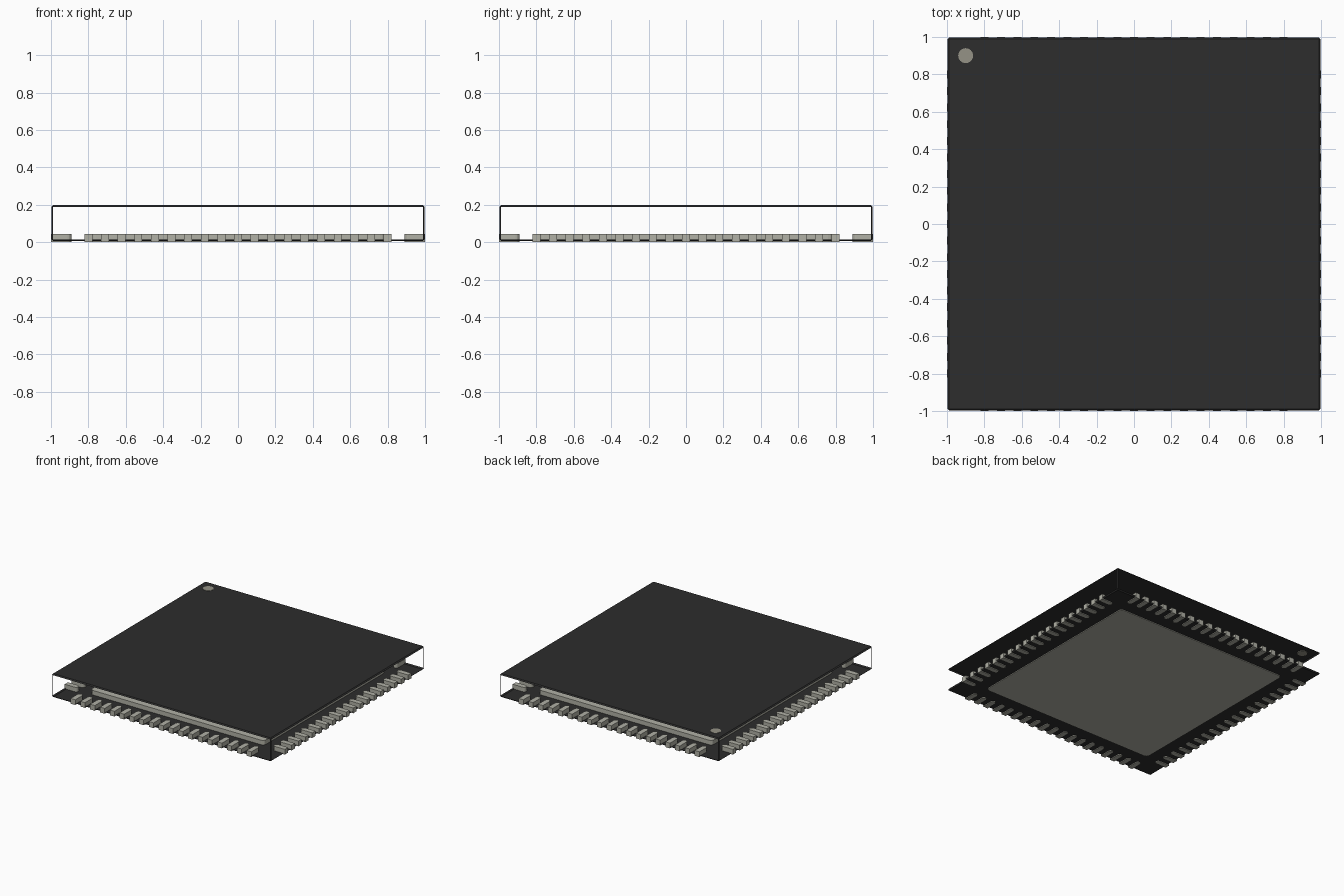
import bpy, bmesh, math
from mathutils import Matrix

old = bpy.data.objects.get("Cube")
if old:
    bpy.data.objects.remove(old, do_unlink=True)

BODY = 0.997          # half width of the casing
BOTTOM, TOP = 0.006, 0.198
METAL_TOP = 0.043
PINS, PITCH = 19, 0.0889


def material(name, rgb):
    m = bpy.data.materials.new(name)
    m.use_nodes = True
    m.diffuse_color = (*rgb, 1)
    m.node_tree.nodes["Principled BSDF"].inputs["Base Color"].default_value = (*rgb, 1)
    return m


def finish(name, bm, mat):
    bmesh.ops.recalc_face_normals(bm, faces=bm.faces)
    mesh = bpy.data.meshes.new(name)
    bm.to_mesh(mesh)
    bm.free()
    mesh.materials.append(mat)
    ob = bpy.data.objects.new(name, mesh)
    bpy.context.collection.objects.link(ob)
    return ob


def prism(bm, outline, z0, z1, matrix=Matrix()):
    """Extrude a flat outline between two heights."""
    low = [bm.verts.new(matrix @ Matrix.Translation((x, y, z0)).translation) for x, y in outline]
    high = [bm.verts.new(matrix @ Matrix.Translation((x, y, z1)).translation) for x, y in outline]
    bm.faces.new(low[::-1])
    bm.faces.new(high)
    for i in range(len(low)):
        j = (i + 1) % len(low)
        bm.faces.new((low[i], low[j], high[j], high[i]))


def arc(cx, cy, r, start, end, steps):
    return [(cx + r * math.cos(math.radians(start + (end - start) * i / steps)),
             cy + r * math.sin(math.radians(start + (end - start) * i / steps)))
            for i in range(steps + 1)]


black = material("black_plastic", (0.026, 0.026, 0.026))
metal = material("pin_metal", (0.44, 0.44, 0.38))
label = material("marker_grey", (0.30, 0.29, 0.24))

# Casing: bevelled box with open sides, leaving slim corner posts and rims
bm = bmesh.new()
bmesh.ops.create_cube(bm, size=1)
bmesh.ops.scale(bm, vec=(2 * BODY, 2 * BODY, TOP - BOTTOM), verts=bm.verts)
bmesh.ops.translate(bm, vec=(0, 0, (TOP + BOTTOM) / 2), verts=bm.verts)
bmesh.ops.bevel(bm, geom=list(bm.edges), offset=0.009, segments=1, affect='EDGES')
bm.normal_update()
sides = [f for f in bm.faces if max(abs(f.normal.x), abs(f.normal.y)) > 0.99]
bmesh.ops.delete(bm, geom=sides, context='FACES_ONLY')
finish("casing", bm, black)

# Contact pins: round inner end, one row turned to each of the four sides
bm = bmesh.new()
half, inner = 0.021, 0.89
for side in range(4):
    turn = Matrix.Rotation(side * math.pi / 2, 4, 'Z')
    for i in range(PINS):
        x = (i - (PINS - 1) / 2) * PITCH
        outline = [(x - half, -1), (x + half, -1)]
        outline += arc(x, -inner - half, half, 0, 180, 8)
        prism(bm, outline, 0, METAL_TOP, turn)
finish("contact_pins", bm, metal)

# Thermal pad underneath, with rounded corners
bm = bmesh.new()
r, c = 0.03, 0.79 - 0.03
outline = []
for k, (sx, sy) in enumerate([(1, 1), (-1, 1), (-1, -1), (1, -1)]):
    outline += arc(sx * c, sy * c, r, 90 * k, 90 * k + 90, 4)
prism(bm, outline, 0, METAL_TOP)
finish("thermal_pad", bm, metal)

# Round marker let into the top corner
bm = bmesh.new()
prism(bm, arc(-0.9, 0.9, 0.04, 0, 345, 23), TOP - 0.006, TOP + 0.002)
finish("corner_marker", bm, label)
